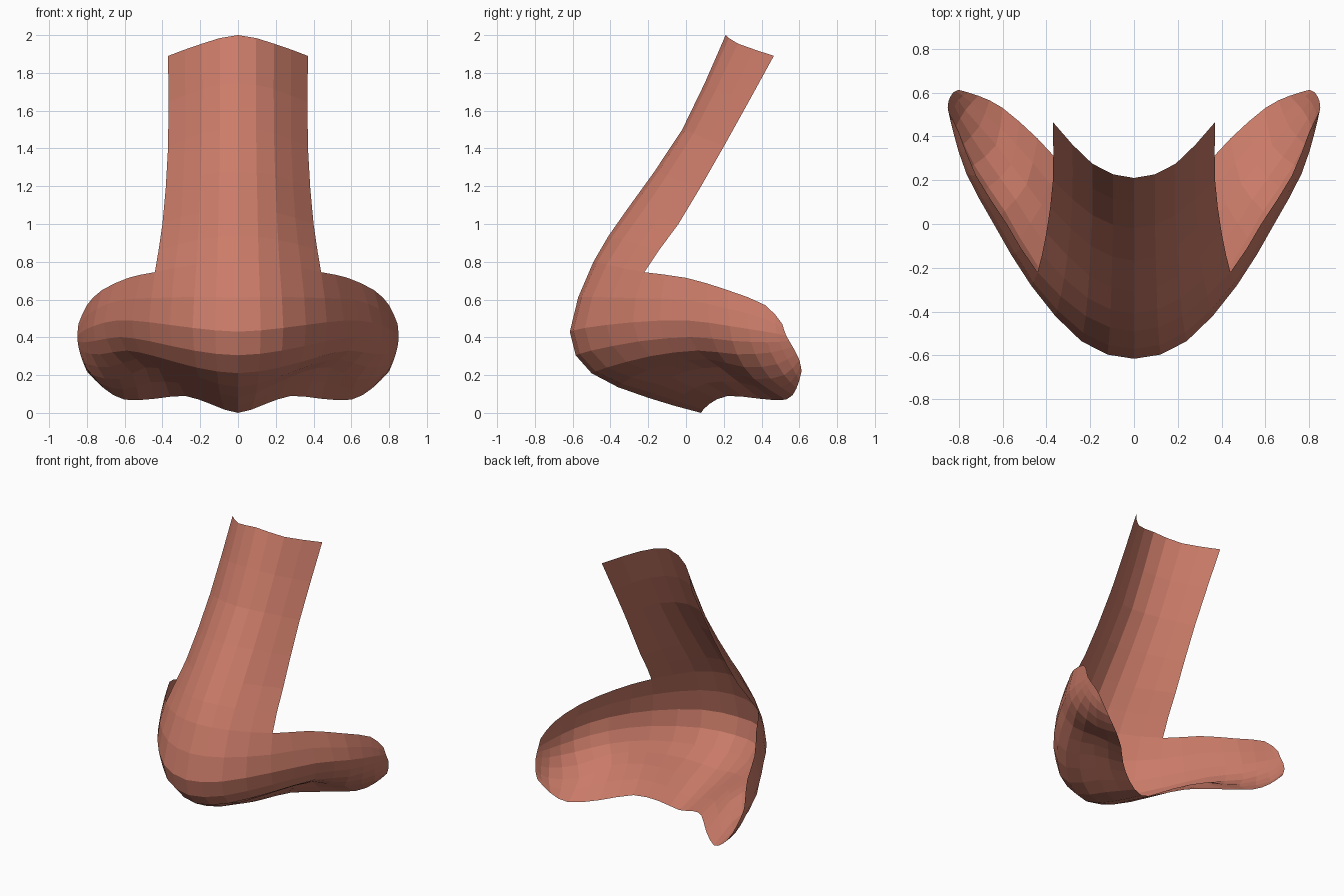
import bpy, bmesh
from mathutils import Vector

if "Cube" in bpy.data.objects:
    bpy.data.objects.remove(bpy.data.objects["Cube"])

SUB = 2  # facets between guide points

# Half guide rails, running from the centre line out to the right side
bridge_rails = [
    [(0, .21, 2.0), (.19, .275, 1.955), (.37, .465, 1.89)],
    [(0, -.02, 1.5), (.19, .04, 1.48), (.37, .2, 1.41)],
    [(0, -.31, 1.08), (.205, -.235, 1.06), (.40, -.04, 1.0)],
]
top_edge = [(0, -.49, .80), (.22, -.42, .785), (.44, -.22, .745), (.58, .0, .715),
            (.72, .22, .65), (.80, .42, .57), (.845, .51, .47)]
widest = [(0, -.615, .43), (.24, -.535, .45), (.47, -.28, .48), (.64, .0, .49),
          (.765, .23, .46), (.825, .42, .43), (.85, .53, .41)]
lower_lip = [(0, -.50, .21), (.22, -.42, .24), (.44, -.19, .30), (.59, .06, .33),
             (.73, .27, .31), (.81, .45, .32), (.845, .565, .35)]
nostril = [(0, -.20, .08), (.19, -.14, .15), (.35, .0, .22), (.49, .18, .24),
           (.63, .36, .18), (.77, .52, .20), (.825, .60, .28)]
bottom_edge = [(0, .08, .0), (.14, .12, .045), (.28, .22, .09), (.44, .39, .075),
               (.60, .53, .07), (.71, .585, .13), (.80, .612, .22)]
lower_rails = [top_edge, widest, lower_lip, nostril, bottom_edge]


def spline(points):
    """Smooth curve through the points, SUB steps per span."""
    p = [Vector(q) for q in points]
    p = [2 * p[0] - p[1]] + p + [2 * p[-1] - p[-2]]
    out = []
    for a, b, c, d in zip(p, p[1:], p[2:], p[3:]):
        for s in range(SUB):
            t = s / SUB
            out.append(.5 * (2 * b + (c - a) * t + (2 * a - 5 * b + 4 * c - d) * t * t
                             + (3 * b - a - 3 * c + d) * t ** 3))
    return out + [p[-2]]


def mirrored(half):
    return [(-x, y, z) for x, y, z in half[:0:-1]] + half


bridge = [spline(mirrored(r)) for r in bridge_rails]
lower = [spline(mirrored(r)) for r in lower_rails]
columns = len(lower[0])
offset = (columns - len(bridge[0])) // 2      # first column that has a bridge
bridge_rows = len(bridge) * SUB

# Loft every column from top to bottom; wing columns start at the wing edge
bm = bmesh.new()
grid = {}
for j in range(columns):
    guide = [r[j] for r in lower]
    start = bridge_rows
    if offset <= j < columns - offset:
        guide = [r[j - offset] for r in bridge] + guide
        start = 0
    for i, co in enumerate(spline(guide)):
        grid[start + i, j] = bm.verts.new(co)
for i, j in list(grid):
    keys = [(i, j), (i + 1, j), (i + 1, j + 1), (i, j + 1)]
    if all(k in grid for k in keys):
        bm.faces.new([grid[k] for k in keys])

mesh = bpy.data.meshes.new("nose")
bm.to_mesh(mesh)
bm.free()

# Single skin colour
skin = bpy.data.materials.new("salmon skin")
skin.diffuse_color = (.60, .20, .14, 1)
skin.use_nodes = True
skin.node_tree.nodes["Principled BSDF"].inputs["Base Color"].default_value = skin.diffuse_color
mesh.materials.append(skin)
nose = bpy.data.objects.new("nose", mesh)
bpy.context.collection.objects.link(nose)
